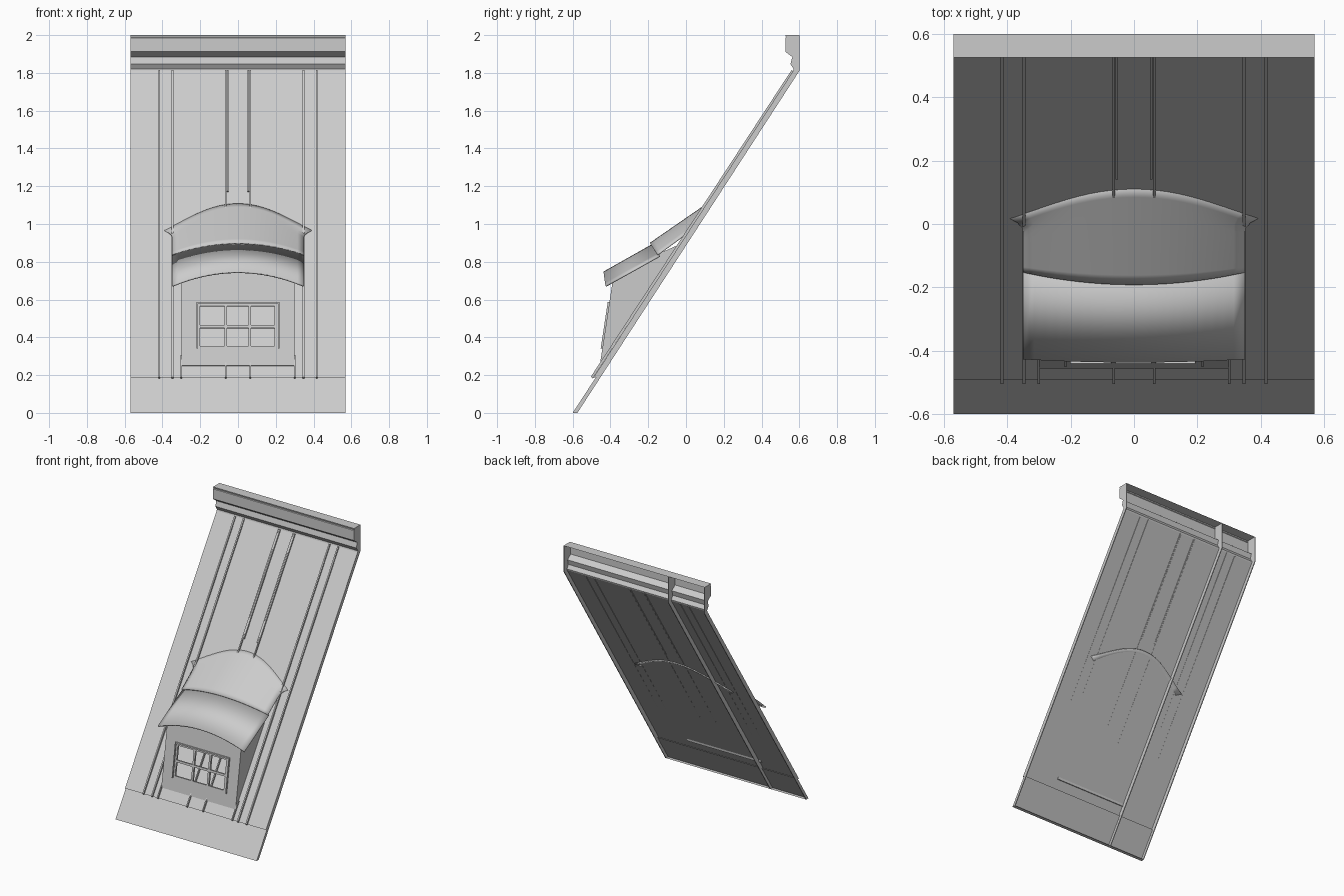
import bpy, bmesh

cube = bpy.data.objects.get("Cube")
if cube:
    bpy.data.objects.remove(cube, do_unlink=True)

grey = bpy.data.materials.new("light_grey")
grey.use_nodes = True
COLOUR = (0.6, 0.6, 0.6, 1)
grey.diffuse_color = COLOUR
grey.node_tree.nodes["Principled BSDF"].inputs["Base Color"].default_value = COLOUR

W = 0.57          # half width of the roof
SLOPE = 1.528     # rise of the roof per unit of depth


def roof_z(y):
    return 0.94 + SLOPE * y


def roof_y(z):
    return (z - 0.94) / SLOPE


def wall_y(z):
    return -0.455 + (z - 0.26) * 0.152


def make(name, verts, faces, closed=True, smooth=False, thick=0):
    bm = bmesh.new()
    vs = [bm.verts.new(v) for v in verts]
    for f in faces:
        bm.faces.new([vs[i] for i in f])
    if closed:
        bmesh.ops.recalc_face_normals(bm, faces=bm.faces[:])
    me = bpy.data.meshes.new(name)
    bm.to_mesh(me)
    bm.free()
    me.materials.append(grey)
    ob = bpy.data.objects.new(name, me)
    bpy.context.collection.objects.link(ob)
    if smooth:
        for p in me.polygons:
            p.use_smooth = True
    if thick:
        mod = ob.modifiers.new("thickness", "SOLIDIFY")
        mod.thickness = thick
        mod.offset = -1
    return ob


def prism(name, pts, x0, x1):
    """Closed side profile (y, z) extruded along x."""
    n = len(pts)
    verts = [(x, y, z) for x in (x0, x1) for y, z in pts]
    faces = [(i, (i + 1) % n, (i + 1) % n + n, i + n) for i in range(n)]
    faces += [tuple(range(n)), tuple(range(n, 2 * n))]
    return make(name, verts, faces)


def grid(name, rows, **kw):
    """Surface through rows of points, rows running upward."""
    n = len(rows[0])
    verts = [v for r in rows for v in r]
    faces = [(j * n + i, j * n + i + 1, (j + 1) * n + i + 1, (j + 1) * n + i)
             for j in range(len(rows) - 1) for i in range(n - 1)]
    return make(name, verts, faces, closed=False, **kw)


# Roof sheet: eave panel, overlap step, main slope and moulded ridge, open behind
profile = [(-0.575, 0), (-0.6, 0), (-0.476, 0.19), (-0.491, 0.185), (0.567, 1.81),
           (0.57, 1.82), (0.553, 1.847), (0.563, 1.884), (0.526, 1.912), (0.526, 1.985),
           (0.53, 1.988), (0.526, 2), (0.6, 2)]
grid("roof_sheet", [[(-W, y, z), (W, y, z)] for y, z in profile])

# Side flanges and inner joint flange
outline = profile + [(0.6, 1.81)]
for name, x in (("right_flange", -W), ("joint_flange", -0.28), ("left_flange", W - 0.006)):
    prism(name, outline, x, x + 0.006)


# Standing seams on the slope
def seam(name, x, z0, z1, width=0.01):
    y0, y1 = roof_y(z0), roof_y(z1)
    pts = [(y0, z0 - 0.003), (y1, z1 - 0.003), (y1 - 0.01, z1 + 0.006), (y0 - 0.01, z0 + 0.006)]
    prism(name, pts, x - width / 2, x + width / 2)


for side, s in (("left", 1), ("right", -1)):
    seam(side + "_outer_seam", s * 0.417, 0.185, 1.81)
    seam(side + "_inner_seam", s * 0.347, 0.185, 1.81)
    seam(side + "_middle_seam", s * 0.064, 0.185, 1.81, 0.008)
    seam(side + "_middle_cover", s * 0.055, 1.17, 1.81, 0.008)
    seam(side + "_wall_seam", s * 0.301, 0.185, 0.3, 0.008)

# Dormer front wall, with six open panes
pane_x = [(-0.2, -0.072), (-0.058, 0.055), (0.07, 0.192)]
pane_z = [(0.355, 0.45), (0.465, 0.565)]
xs = sorted([-0.3, -0.25, 0.25, 0.3] + [v for p in pane_x for v in p])
zs = [0.25] + [v for p in pane_z for v in p] + [0.7]
verts, faces = [], []
for z in zs:
    for x in xs:
        top = 0.768 - 0.066 * (x / 0.3) ** 2 if z == zs[-1] else z
        verts.append((x, wall_y(top), top))
n = len(xs)
for j in range(len(zs) - 1):
    for i in range(n - 1):
        if (xs[i], xs[i + 1]) in pane_x and (zs[j], zs[j + 1]) in pane_z:
            continue
        a = j * n + i
        faces.append((a, a + 1, a + n + 1, a + n))
make("dormer_front_wall", verts, faces, closed=False, thick=0.015)

# Dormer side walls
side_pts = [(wall_y(0.25), 0.25), (wall_y(0.702), 0.702), (-0.16, 0.836),
            (-0.03, roof_z(-0.03))]
for name, x in (("right_dormer_wall", -0.3), ("left_dormer_wall", 0.294)):
    prism(name, side_pts, x, x + 0.006)


# Window surround: head and two jambs
def trim(name, x0, x1, z0, z1):
    pts = [(wall_y(z) - d, z) for z, d in ((z0, 0), (z0, 0.009), (z1, 0.009), (z1, 0))]
    prism(name, pts, x0, x1)


trim("window_head", -0.22, 0.22, 0.578, 0.587)
trim("right_jamb", -0.22, -0.213, 0.34, 0.578)
trim("left_jamb", 0.213, 0.22, 0.34, 0.578)

# Arched dormer roof: lower panel and overlapping upper panel flaring into the slope
COLS = [i / 10 for i in range(-10, 11)]


def arch(centre, edge, half=0.35):
    return [(u * half, centre[0] + (edge[0] - centre[0]) * u * u,
             centre[1] + (edge[1] - centre[1]) * u * u) for u in COLS]


grid("dormer_roof_lower", [arch((-0.437, 0.748), (-0.427, 0.675)),
                           arch((-0.18, 0.893), (-0.14, 0.835))], smooth=True, thick=0.009)

start = arch((-0.192, 0.9), (-0.153, 0.84))
end = []
for u in COLS:
    x = u * 0.35
    y = max(0.115 - 0.105 * (x / 0.37) ** 2, 0.008)
    end.append((x, y, roof_z(y) - 0.004))
rows = []
for k in range(11):
    t = k / 10
    flare = 1 + 0.14 * max(0, (t - 0.75) / 0.25) ** 2
    row = []
    for u, a, b in zip(COLS, start, end):
        p = [a[i] + (b[i] - a[i]) * t for i in range(3)]
        p[0] *= 1 + (flare - 1) * u ** 4
        row.append(p)
    rows.append(row)
grid("dormer_roof_upper", rows, smooth=True, thick=0.008)
